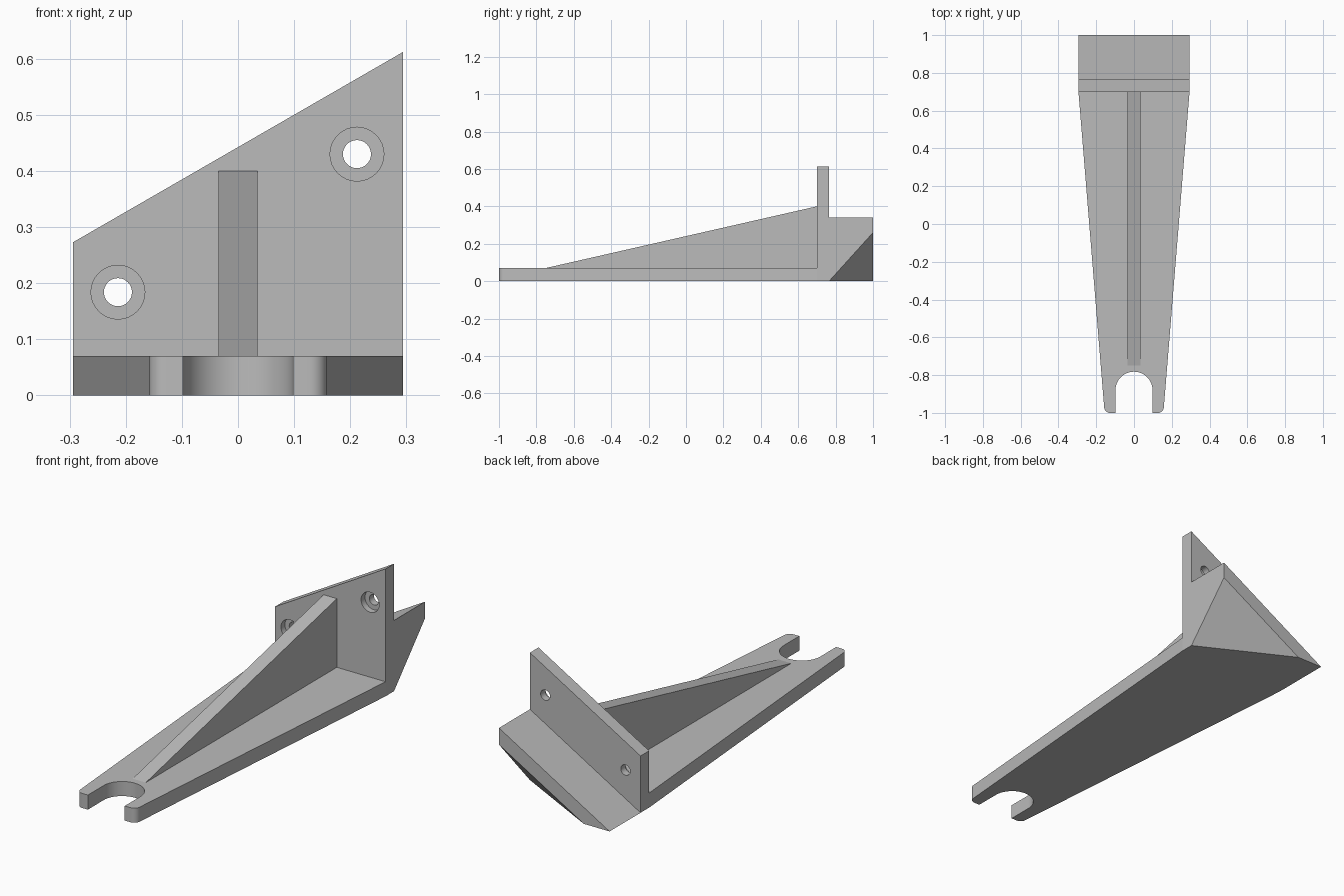
import bpy, bmesh, math
from mathutils import Vector

if "Cube" in bpy.data.objects:
    bpy.data.objects.remove(bpy.data.objects["Cube"])

W = 0.294                      # half width at the wall
WALL_F, WALL_B = 0.70, 0.765   # wall front and back
THICK = 0.07                   # floor thickness

grey = bpy.data.materials.new("plain grey")
grey.diffuse_color = (0.5, 0.5, 0.5, 1)
grey.use_nodes = True
grey.node_tree.nodes["Principled BSDF"].inputs["Base Color"].default_value = grey.diffuse_color


def finish(name, bm):
    bmesh.ops.recalc_face_normals(bm, faces=bm.faces)
    me = bpy.data.meshes.new(name)
    bm.to_mesh(me)
    bm.free()
    ob = bpy.data.objects.new(name, me)
    bpy.context.collection.objects.link(ob)
    me.materials.append(grey)
    return ob


def prism(name, points, offset):
    """Extrude a flat 3D outline along an offset."""
    bm = bmesh.new()
    face = bm.faces.new([bm.verts.new(p) for p in points])
    ext = bmesh.ops.extrude_face_region(bm, geom=[face], use_keep_orig=True)
    verts = [g for g in ext["geom"] if isinstance(g, bmesh.types.BMVert)]
    bmesh.ops.translate(bm, verts=verts, vec=Vector(offset))
    return finish(name, bm)


def circle(cx, cy, r, a0, a1, n):
    return [(cx + r * math.cos(math.radians(a0 + (a1 - a0) * i / n)),
             cy + r * math.sin(math.radians(a0 + (a1 - a0) * i / n)))
            for i in range(n + 1)]


def smooth(ob):
    bpy.ops.object.select_all(action='DESELECT')
    ob.select_set(True)
    bpy.context.view_layer.objects.active = ob
    bpy.ops.object.shade_smooth_by_angle(angle=math.radians(30))


# tapered floor with a round-ended slot and rounded outer tips
tip, r = 0.158, 0.03
outline = [(-W, WALL_F)]
outline += circle(-tip + r, -1 + r, r, 180, 270, 8)
outline += [(-0.098, -1)]
outline += circle(0, -0.88, 0.098, 180, 0, 32)
outline += [(0.098, -1)]
outline += circle(tip - r, -1 + r, r, 270, 360, 8)
outline += [(W, WALL_F)]
floor = prism("floor", [(x, y, 0) for x, y in outline], (0, 0, THICK))
smooth(floor)

# sloping centre rib
prism("rib", [(-0.035, -0.75, THICK), (-0.035, WALL_F, THICK),
              (-0.035, WALL_F, 0.40)], (0.07, 0, 0))

# upright wall with a slanted top
wall = prism("wall", [(-W, WALL_F, 0), (W, WALL_F, 0), (W, WALL_F, 0.612),
                      (-W, WALL_F, 0.273)], (0, WALL_B - WALL_F, 0))

# two counterbored screw holes
for cx, cz in ((-0.214, 0.184), (0.212, 0.43)):
    for label, rad, depth in (("counterbore", 0.048, 0.03), ("screw_hole", 0.025, 0.2)):
        ring = circle(cx, cz, rad, 0, 360, 32)[:-1]
        cutter = prism(label + "_cutter", [(x, WALL_F - 0.05, z) for x, z in ring],
                       (0, 0.05 + depth, 0))
        cutter.hide_render = True
        cutter.hide_set(True)
        mod = wall.modifiers.new(label, 'BOOLEAN')
        mod.operation = 'DIFFERENCE'
        mod.solver = 'EXACT'
        mod.object = cutter
bpy.ops.object.select_all(action='DESELECT')
wall.select_set(True)
bpy.context.view_layer.objects.active = wall
for mod in list(wall.modifiers):
    bpy.ops.object.modifier_apply(modifier=mod.name)
for ob in [o for o in bpy.data.objects if o.name.split(".")[0].endswith("_cutter")]:
    bpy.data.objects.remove(ob)
smooth(wall)

# rear wedge ledge, slanted across and undercut at the high side
bm = bmesh.new()
for p in ((-W, WALL_B, 0), (W, WALL_B, 0), (W, WALL_B, 0.34), (-W, 1, 0),
          (-0.157, 1, 0), (W, 1, 0.26), (W, 1, 0.34)):
    bm.verts.new(p)
bmesh.ops.convex_hull(bm, input=bm.verts)
bmesh.ops.dissolve_limit(bm, angle_limit=0.01, verts=bm.verts, edges=bm.edges)
finish("rear_ledge", bm)
